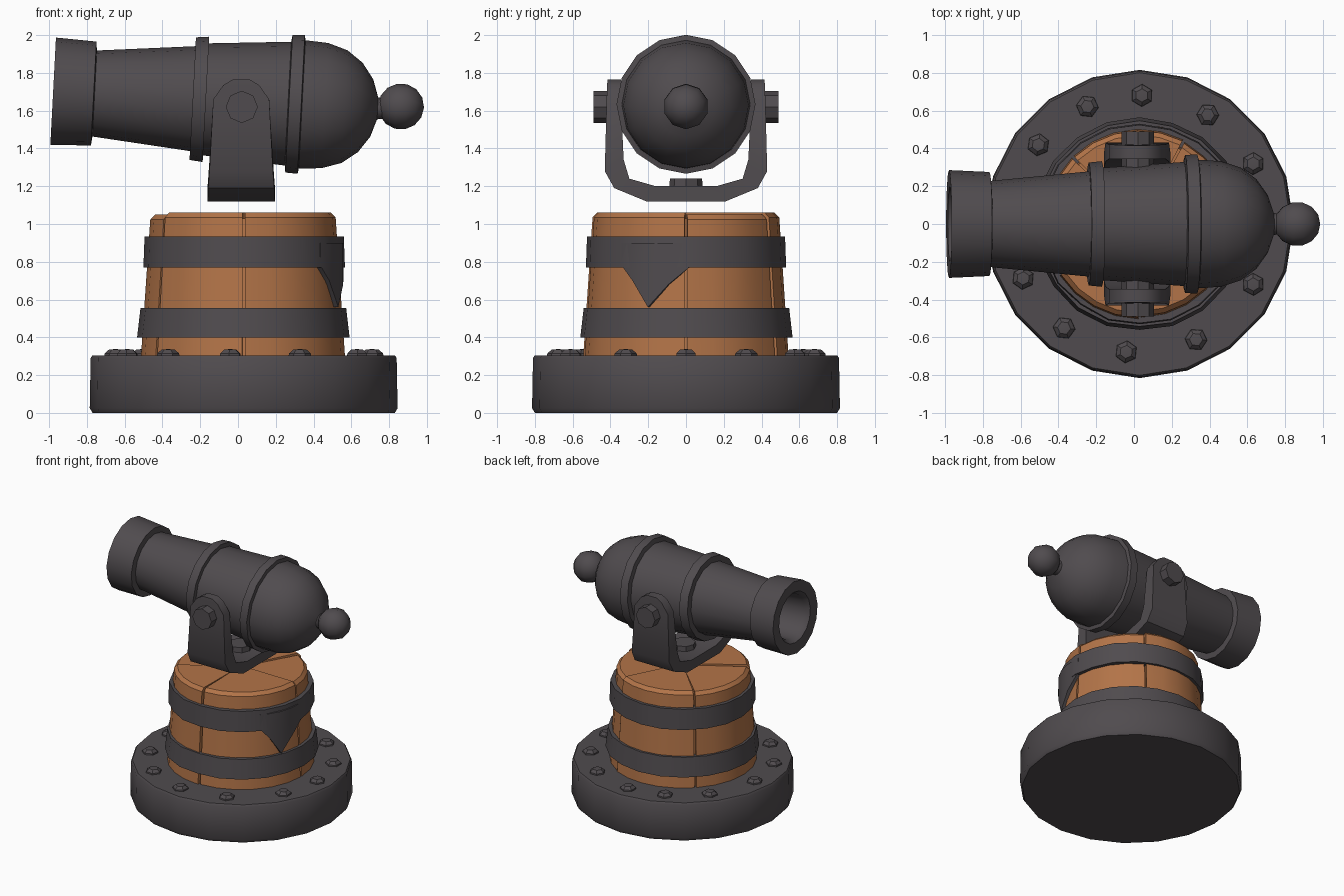
import bpy, bmesh, math, random
from mathutils import Matrix, Vector

if "Cube" in bpy.data.objects:
    bpy.data.objects.remove(bpy.data.objects["Cube"])

random.seed(4)


def material(name, rgb):
    m = bpy.data.materials.new(name)
    m.diffuse_color = (*rgb, 1)
    m.use_nodes = True
    m.node_tree.nodes["Principled BSDF"].inputs["Base Color"].default_value = m.diffuse_color
    return m


IRON = material("dark iron", (0.080, 0.071, 0.077))
WOOD = material("warm wood", (0.45, 0.175, 0.065))
CX = 0.03  # centre of the pedestal


def finish(name, bm, mat, matrix=None, angle=35):
    bmesh.ops.remove_doubles(bm, verts=bm.verts, dist=1e-5)
    bmesh.ops.recalc_face_normals(bm, faces=bm.faces)
    if matrix:
        bm.transform(matrix)
    me = bpy.data.meshes.new(name)
    bm.to_mesh(me)
    bm.free()
    me.materials.append(mat)
    ob = bpy.data.objects.new(name, me)
    bpy.context.collection.objects.link(ob)
    bpy.ops.object.select_all(action='DESELECT')
    ob.select_set(True)
    bpy.context.view_layer.objects.active = ob
    bpy.ops.object.shade_smooth_by_angle(angle=math.radians(angle))
    return ob


def lathe(name, profile, n, mat, matrix=None, start=0, sweep=360, jitter=0, angle=35):
    """Revolve (radius, height) points about z; a partial sweep gets end caps."""
    bm = bmesh.new()
    full = sweep == 360
    rows = []
    for i in range(n if full else n + 1):
        a = math.radians(start + sweep * i / n)
        j = random.uniform(-jitter, jitter)
        rows.append([bm.verts.new(((r + (j if r else 0)) * math.cos(a),
                                   (r + (j if r else 0)) * math.sin(a), z)) for r, z in profile])
    for i in range(n):
        p, q = rows[i], rows[(i + 1) % len(rows)]
        for k in range(len(profile) - 1):
            if profile[k][0] or profile[k + 1][0]:
                bm.faces.new((p[k], q[k], q[k + 1], p[k + 1]))
    if not full:
        bm.faces.new(rows[0])
        bm.faces.new(rows[-1])
    bmesh.ops.remove_doubles(bm, verts=bm.verts, dist=1e-5)
    bmesh.ops.dissolve_degenerate(bm, edges=bm.edges, dist=1e-5)
    return finish(name, bm, mat, matrix, angle)


def strip(name, sections, mat):
    """Join a run of four-cornered sections into a closed bar."""
    bm = bmesh.new()
    rows = [[bm.verts.new(v) for v in s] for s in sections]
    for p, q in zip(rows, rows[1:]):
        for k in range(4):
            bm.faces.new((p[k], p[(k + 1) % 4], q[(k + 1) % 4], q[k]))
    bm.faces.new(rows[0])
    bm.faces.new(rows[-1])
    return finish(name, bm, mat)


PED = Matrix.Translation((CX, 0, 0))

# Round iron base with a ring of bolts
lathe("base_plate", [(0, 0), (0.80, 0), (0.815, 0.025), (0.81, 0.29), (0.80, 0.305), (0, 0.305)],
      20, IRON, PED)
for i, a in enumerate([0, 28, 58, 89, 114, 142, 176, 205, 234, 264, 296, 332]):
    a = math.radians(a)
    lathe(f"base_bolt_{i}", [(0, 0.29), (0.062, 0.29), (0.058, 0.315), (0.035, 0.335), (0, 0.338)], 6, IRON,
          Matrix.Translation((CX + 0.68 * math.cos(a), 0.68 * math.sin(a), 0))
          @ Matrix.Rotation(a, 4, 'Z'), angle=30)

# Wooden tub: inner core and wide staves with narrow gaps
lathe("tub_core", [(0, 0.29), (0.52, 0.29), (0.455, 1.03), (0, 1.03)], 20, WOOD, PED)
seams = [-90, 0, 62, 135, 212, 270]
for i, (a, b) in enumerate(zip(seams, seams[1:])):
    d = random.uniform(-0.006, 0.006)
    z = 1.06 - 0.01 * (i % 2)
    lathe(f"stave_{i}", [(0, 0.29), (0.54 + d, 0.29), (0.49 + d, z - 0.025), (0.465 + d, z), (0, z)],
          round((b - a) / 16), WOOD, PED, start=a + 0.8, sweep=b - a - 1.6)

# Iron hoops
lathe("lower_hoop", [(0.50, 0.40), (0.563, 0.40), (0.545, 0.555), (0.48, 0.555)],
      20, IRON, PED, jitter=0.004)
lathe("upper_hoop", [(0.48, 0.77), (0.533, 0.77), (0.527, 0.935), (0.46, 0.935)],
      20, IRON, PED, jitter=0.004)

# Torn point hanging from the upper hoop
sections = []
for deg, low, r in [(-40, 0.78, 0.53), (-32, 0.70, 0.535), (-22, 0.56, 0.54), (-10, 0.68, 0.535), (3, 0.78, 0.53)]:
    c, s = math.cos(math.radians(deg)), math.sin(math.radians(deg))
    sections.append([(CX + q * c, q * s, z) for q, z in
                     [(r, 0.90), (0.48, 0.90), (0.49, low), (r, low)]])
strip("torn_hoop_point", sections, IRON)

# U-shaped yoke: outer y, outer z, inner y, inner z, half width
half = [(0.415, 1.765, 0.345, 1.765, 0.045), (0.418, 1.735, 0.345, 1.735, 0.095),
        (0.42, 1.66, 0.345, 1.66, 0.148), (0.43, 1.28, 0.33, 1.34, 0.168),
        (0.38, 1.19, 0.30, 1.24, 0.175), (0.21, 1.12, 0.16, 1.20, 0.178)]
path = half + [(-a, b, -c, d, w) for a, b, c, d, w in reversed(half)]
YX = 0.017
strip("yoke", [[(YX - w, oy, oz), (YX + w, oy, oz), (YX + w, iy, iz), (YX - w, iy, iz)]
               for oy, oz, iy, iz, w in path], IRON)
lathe("yoke_pivot_bolt", [(0, 1.18), (0.09, 1.18), (0.085, 1.24), (0, 1.24)], 8, IRON,
      Matrix.Translation((YX, 0, 0)))

# Trunnion pin through both yoke arms
lathe("trunnion", [(0, -0.49), (0.085, -0.49), (0.085, 0.49), (0, 0.49)], 8, IRON,
      Matrix.Translation((0.02, 0, 1.62)) @ Matrix.Rotation(math.radians(90), 4, 'X'))

# Cannon barrel: one turned profile with hollow muzzle, rings and domed breech
AXIS = Matrix.Translation((0.02, 0, 1.65)) @ Matrix.Rotation(math.radians(93), 4, 'Y')
profile = [(0, -0.60), (0.16, -0.60), (0.175, -0.96), (0.20, -0.995), (0.285, -1.0),
           (0.275, -0.785), (0.228, -0.78), (0.278, -0.26), (0.325, -0.26), (0.332, -0.19),
           (0.297, -0.19), (0.328, 0.245), (0.365, 0.25), (0.368, 0.315), (0.34, 0.32)]
profile += [(0.335 * math.cos(t), 0.395 + 0.33 * math.sin(t))
            for t in [math.radians(d) for d in (8, 27, 45, 63, 80)]]
profile += [(0.05, 0.78), (0, 0.78)]
lathe("cannon_barrel", profile, 16, IRON, AXIS, angle=40)

# Breech knob
knob = [(0.122 * math.sin(math.pi * i / 7), -0.122 * math.cos(math.pi * i / 7)) for i in range(8)]
knob[0], knob[-1] = (0, -0.122), (0, 0.122)
lathe("breech_knob", knob, 10, IRON,
      Matrix.Translation((0.863, 0, 1.622)) @ Matrix.Rotation(math.radians(93), 4, 'Y'), angle=60)
